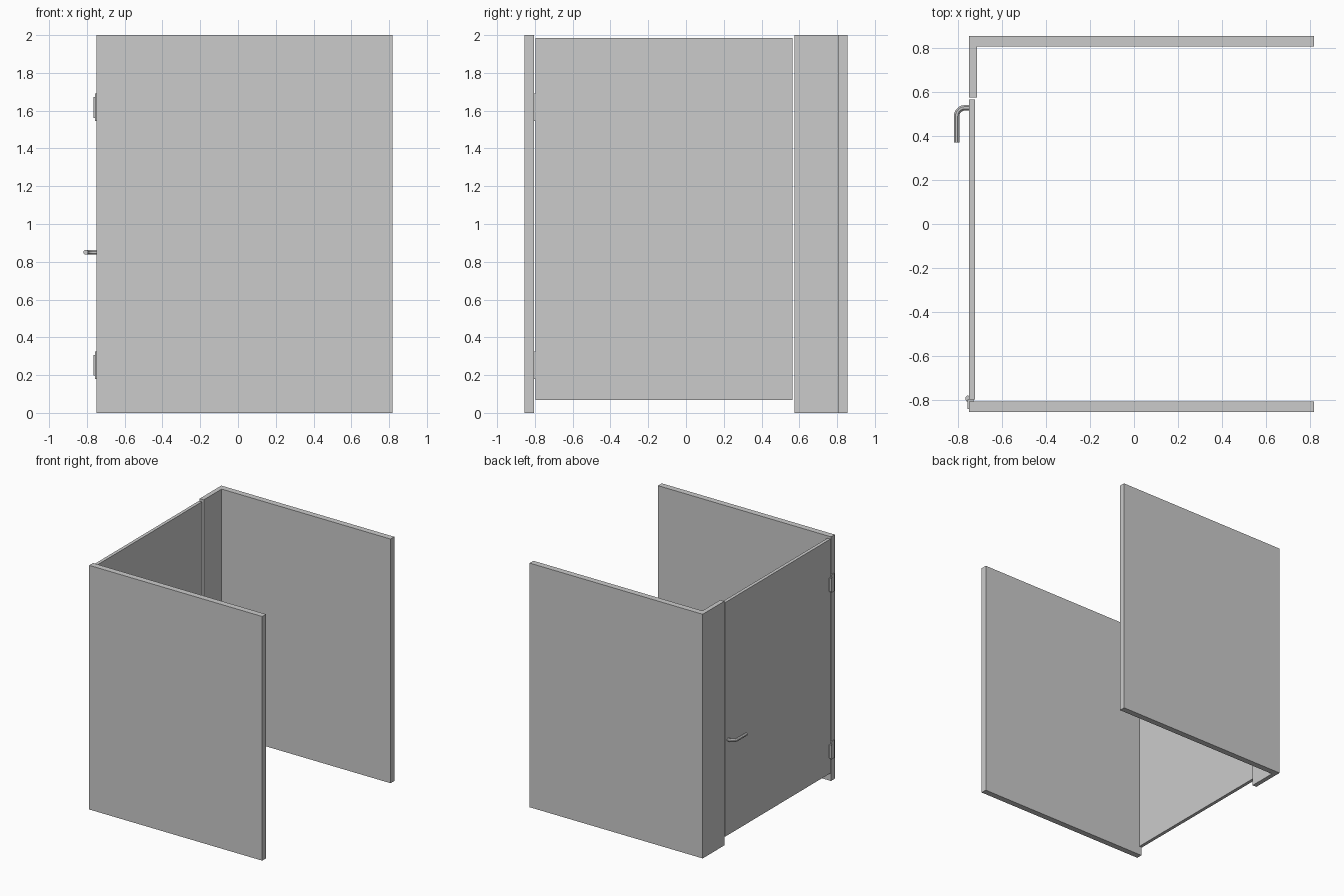
import bpy, bmesh, math
from mathutils import Vector

if "Cube" in bpy.data.objects:
    bpy.data.objects.remove(bpy.data.objects["Cube"])


def finish(name, bm):
    bmesh.ops.recalc_face_normals(bm, faces=bm.faces)
    me = bpy.data.meshes.new(name)
    bm.to_mesh(me)
    bm.free()
    ob = bpy.data.objects.new(name, me)
    bpy.context.collection.objects.link(ob)
    return ob


def prism(name, outline, z0, z1):
    bm = bmesh.new()
    face = bm.faces.new([bm.verts.new((x, y, z0)) for x, y in outline])
    top = bmesh.ops.extrude_face_region(bm, geom=[face])["geom"]
    bmesh.ops.translate(bm, vec=(0, 0, z1 - z0),
                        verts=[g for g in top if isinstance(g, bmesh.types.BMVert)])
    return finish(name, bm)


def box(name, x0, x1, y0, y1, z0, z1):
    return prism(name, [(x0, y0), (x1, y0), (x1, y1), (x0, y1)], z0, z1)


def tube(name, path, radius, sides):
    # sweep a polygon ring along a flat path lying in the xy plane
    bm = bmesh.new()
    pts = [Vector(p) for p in path]
    rings = []
    for i, p in enumerate(pts):
        t = (pts[min(i + 1, len(pts) - 1)] - pts[max(i - 1, 0)]).normalized()
        side = t.cross(Vector((0, 0, 1)))
        ring = []
        for k in range(sides):
            a = 2 * math.pi * (k + 0.5) / sides
            ring.append(bm.verts.new(p + radius * (side * math.cos(a) + Vector((0, 0, math.sin(a))))))
        rings.append(ring)
    for a, b in zip(rings, rings[1:]):
        for k in range(sides):
            n = (k + 1) % sides
            bm.faces.new((a[k], a[n], b[n], b[k]))
    bm.faces.new(rings[0])
    bm.faces.new(rings[-1])
    return finish(name, bm)


# Side partition carrying the hinges
box("hinge_side_wall", -0.75, 0.818, -0.855, -0.806, 0, 2)

# L-shaped partition: long wall plus the short return beside the door
prism("latch_side_wall", [(-0.75, 0.575), (-0.713, 0.575), (-0.713, 0.806),
                          (0.818, 0.806), (0.818, 0.855), (-0.75, 0.855)], 0, 2)

# Door panel
box("door", -0.75, -0.723, -0.798, 0.565, 0.067, 1.985)

# Lever handle: stem, rounded bend, grip
zc, r = 0.85, 0.0135
bend = [(-0.768 + 0.038 * math.cos(a), 0.490 + 0.038 * math.sin(a), zc)
        for a in [math.radians(90 + 18 * i) for i in range(6)]]
tube("door_handle", [(-0.745, 0.528, zc)] + bend + [(-0.806, 0.37, zc)], r, 8)

# Two hinges: barrel, wall leaf, and leaf folded into the gap
for label, z in (("lower", 0.252), ("upper", 1.617)):
    h = 0.073
    box(label + "_hinge_wall_leaf", -0.757, -0.749, -0.84, -0.798, z - h, z + h)
    box(label + "_hinge_gap_leaf", -0.757, -0.73, -0.807, -0.797, z - h, z + h)
    n = 12
    ring = [(-0.755 + 0.011 * math.cos(2 * math.pi * k / n),
             -0.793 + 0.014 * math.sin(2 * math.pi * k / n)) for k in range(n)]
    prism(label + "_hinge_barrel", ring, z - 0.055, z + 0.055)
